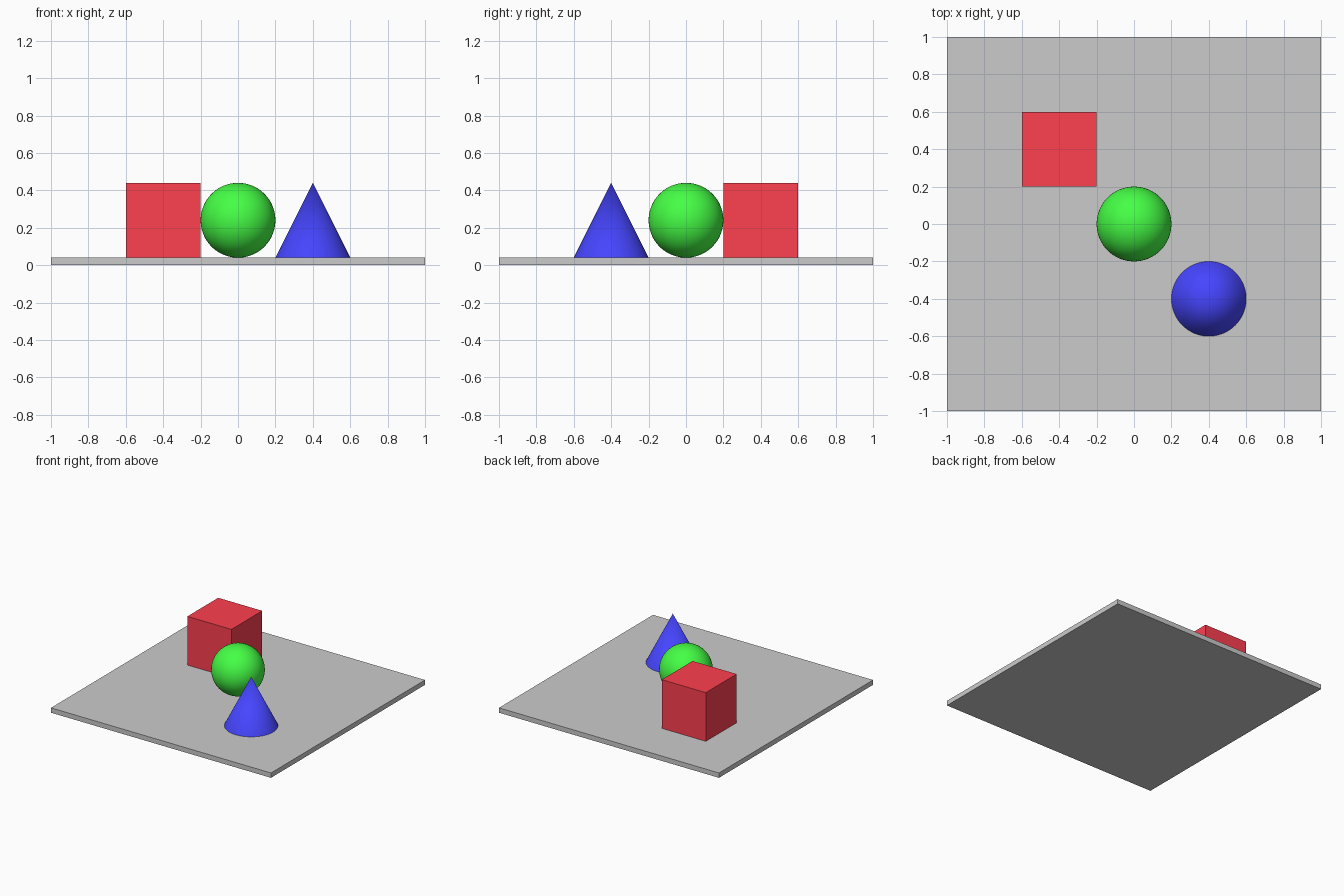
import bpy
import math

if "Cube" in bpy.data.objects:
    bpy.data.objects.remove(bpy.data.objects["Cube"])

PLATE = 0.04   # plate thickness
R = 0.2        # half size of each solid
MID = PLATE + R


def finish(name, color=None, smooth=False):
    obj = bpy.context.object
    obj.name = name
    if color:
        mat = bpy.data.materials.new(name + "_paint")
        mat.diffuse_color = (*color, 1)
        mat.use_nodes = True
        mat.node_tree.nodes["Principled BSDF"].inputs["Base Color"].default_value = mat.diffuse_color
        obj.data.materials.append(mat)
    if smooth:
        bpy.ops.object.shade_smooth_by_angle(angle=math.radians(40))
    return obj


def box(name, size, location, color=None):
    bpy.ops.mesh.primitive_cube_add(size=1, location=location)
    bpy.context.object.scale = size
    bpy.ops.object.transform_apply(location=False, rotation=False, scale=True)
    return finish(name, color)


# Base plate
box("base_plate", (2, 2, PLATE), (0, 0, PLATE / 2))

# Cube at the back left
box("red_cube", (2 * R, 2 * R, 2 * R), (-0.4, 0.4, MID), (1.0, 0.05, 0.08))

# Sphere in the middle
bpy.ops.mesh.primitive_uv_sphere_add(segments=64, ring_count=32, radius=R, location=(0, 0, MID))
finish("green_sphere", (0.06, 1.0, 0.06), smooth=True)

# Cone at the front right
bpy.ops.mesh.primitive_cone_add(vertices=64, radius1=R, radius2=0, depth=2 * R, location=(0.4, -0.4, MID))
finish("blue_cone", (0.06, 0.06, 1.0), smooth=True)
